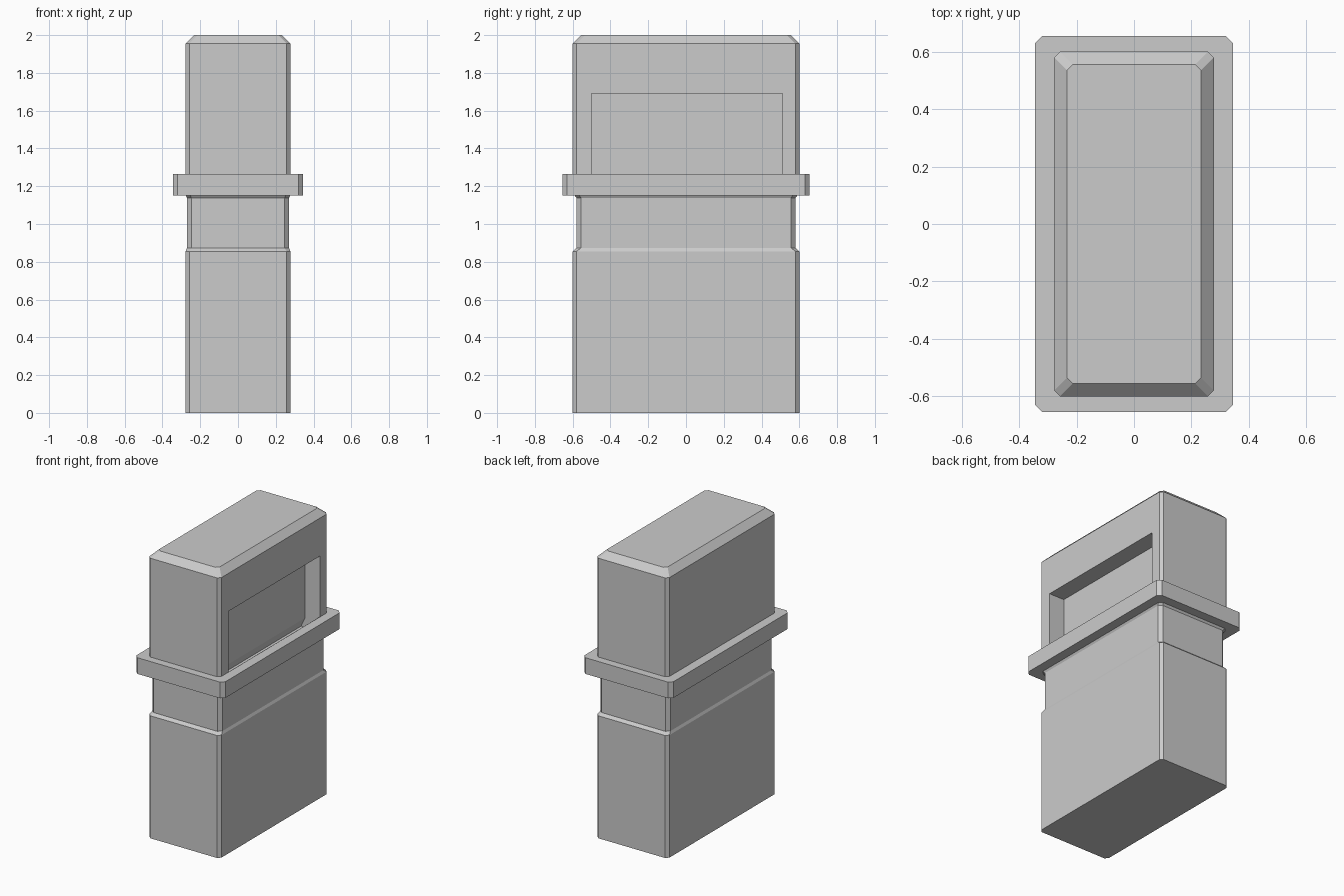
import bpy, bmesh

if "Cube" in bpy.data.objects:
    bpy.data.objects.remove(bpy.data.objects["Cube"])


def make_object(name, bm):
    bmesh.ops.recalc_face_normals(bm, faces=bm.faces)
    mesh = bpy.data.meshes.new(name)
    bm.to_mesh(mesh)
    bm.free()
    obj = bpy.data.objects.new(name, mesh)
    bpy.context.collection.objects.link(obj)
    return obj


def loft(name, rings):
    """Stack of rectangles with clipped corners: (half x, half y, clip, z)."""
    bm = bmesh.new()
    loops = []
    for x, y, c, z in rings:
        outline = [(x, -y + c), (x, y - c), (x - c, y), (-x + c, y),
                   (-x, y - c), (-x, -y + c), (-x + c, -y), (x - c, -y)]
        loops.append([bm.verts.new((px, py, z)) for px, py in outline])
    for low, high in zip(loops, loops[1:]):
        for i in range(8):
            j = (i + 1) % 8
            bm.faces.new((low[i], low[j], high[j], high[i]))
    bm.faces.new(loops[0][::-1])
    bm.faces.new(loops[-1])
    return make_object(name, bm)


def extrude_y(name, profile, y0, y1):
    """Prism from an x-z profile."""
    bm = bmesh.new()
    face = bm.faces.new([bm.verts.new((x, y0, z)) for x, z in profile])
    out = bmesh.ops.extrude_face_region(bm, geom=[face])
    verts = [v for v in out["geom"] if isinstance(v, bmesh.types.BMVert)]
    bmesh.ops.translate(bm, verts=verts, vec=(0, y1 - y0, 0))
    return make_object(name, bm)


# Casing: lower block, neck groove, flange, upper block, bevelled top
casing = loft("casing", [
    (0.278, 0.60, 0.02, 0.0),
    (0.278, 0.60, 0.02, 0.855),
    (0.270, 0.58, 0.024, 0.873),
    (0.270, 0.58, 0.024, 1.138),
    (0.278, 0.59, 0.024, 1.152),
    (0.344, 0.655, 0.025, 1.152),
    (0.344, 0.655, 0.025, 1.265),
    (0.278, 0.60, 0.02, 1.265),
    (0.278, 0.60, 0.02, 1.955),
    (0.233, 0.555, 0.02, 2.0),
])

# Window recess on the +x side, dipping behind the flange
cutter = extrude_y("recess_cutter", [
    (0.40, 1.69), (0.16, 1.69), (0.16, 1.225), (0.13, 1.16),
    (0.277, 1.16), (0.277, 1.266), (0.40, 1.266)], -0.50, 0.51)
cutter.hide_render = True
cutter.hide_set(True)

cut = casing.modifiers.new("window_recess", 'BOOLEAN')
cut.operation = 'DIFFERENCE'
cut.solver = 'EXACT'
cut.object = cutter
